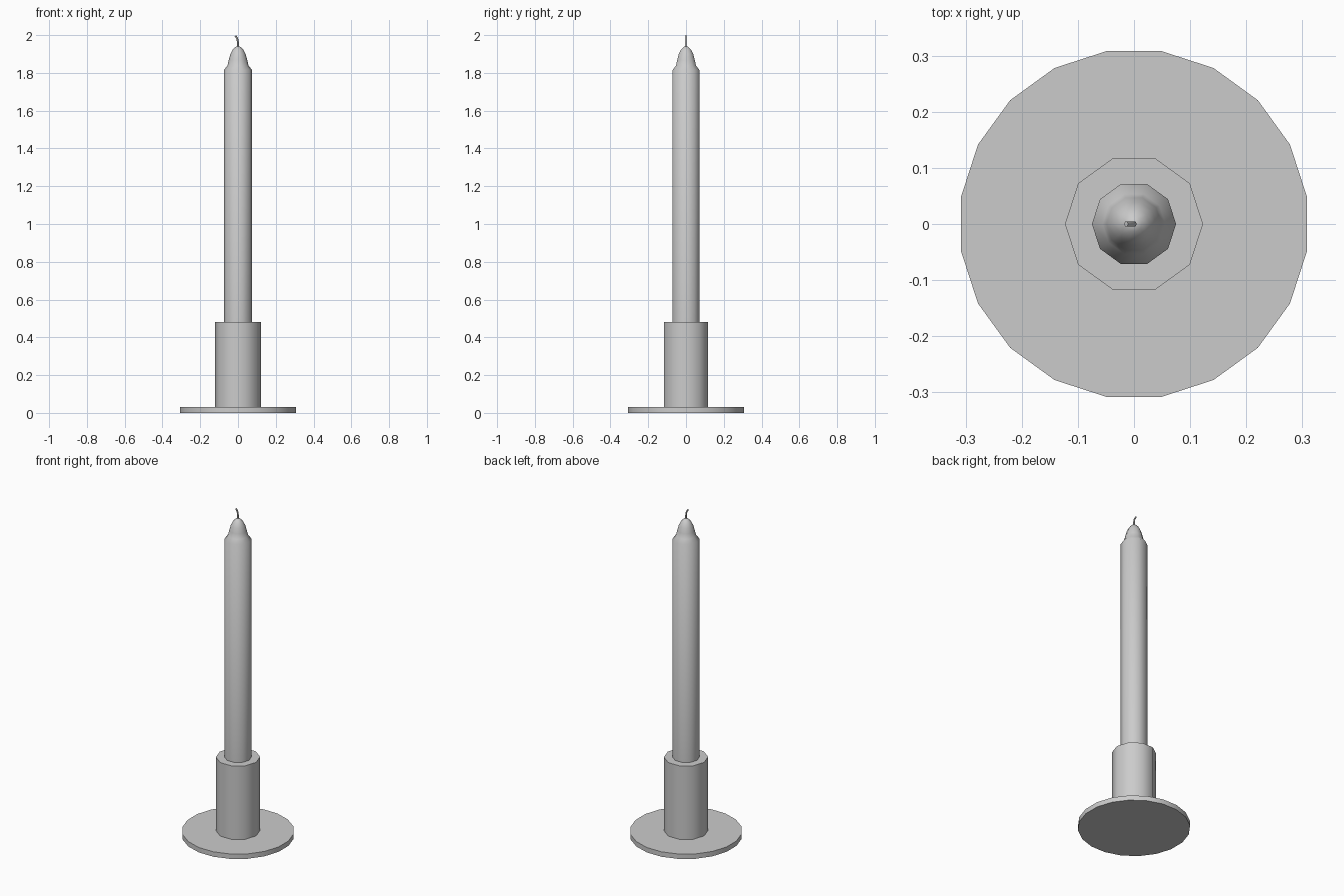
import bpy, bmesh, math
from mathutils import Vector

if "Cube" in bpy.data.objects:
    bpy.data.objects.remove(bpy.data.objects["Cube"])


def finish(name, bm, angle=40):
    bmesh.ops.recalc_face_normals(bm, faces=bm.faces)
    mesh = bpy.data.meshes.new(name)
    bm.to_mesh(mesh)
    bm.free()
    ob = bpy.data.objects.new(name, mesh)
    bpy.context.collection.objects.link(ob)
    bpy.ops.object.select_all(action='DESELECT')
    ob.select_set(True)
    bpy.context.view_layer.objects.active = ob
    bpy.ops.object.shade_smooth_by_angle(angle=math.radians(angle))
    return ob


def rings(name, sections, sides, turn=0.0, angle=40):
    """Skin of capped rings; each section is (centre, radius, tilt about y)."""
    bm = bmesh.new()
    loops = []
    for centre, r, tilt in sections:
        loop = []
        for i in range(sides):
            a = turn + 2 * math.pi * i / sides
            x, y = r * math.cos(a), r * math.sin(a)
            offset = Vector((x * math.cos(tilt), y, -x * math.sin(tilt)))
            loop.append(bm.verts.new(Vector(centre) + offset))
        loops.append(loop)
    for low, high in zip(loops, loops[1:]):
        for i in range(sides):
            j = (i + 1) % sides
            bm.faces.new((low[i], low[j], high[j], high[i]))
    bm.faces.new(loops[0][::-1])
    bm.faces.new(loops[-1])
    return finish(name, bm, angle)


def lathe(name, profile, sides, turn=0.0, angle=40):
    return rings(name, [((0, 0, z), r, 0) for r, z in profile], sides, turn, angle)


# Round foot plate
lathe("base_plate", [(0.312, 0), (0.312, 0.03)], 20, math.radians(9))

# Candle socket
lathe("socket", [(0.123, 0.03), (0.123, 0.48)], 10)

# Candle with sloped shoulder and melted, domed tip
lathe("candle", [(0.075, 0.48), (0.075, 1.815), (0.056, 1.838), (0.049, 1.868),
                 (0.040, 1.90), (0.028, 1.923), (0.014, 1.937), (0.004, 1.941)],
      10, angle=60)

# Bent wick
rings("wick", [((0.0, 0, 1.93), 0.005, 0), ((0.0, 0, 1.96), 0.005, -0.1),
               ((-0.004, 0, 1.982), 0.005, -0.4), ((-0.014, 0, 1.997), 0.005, -0.7)],
      6, angle=60)
